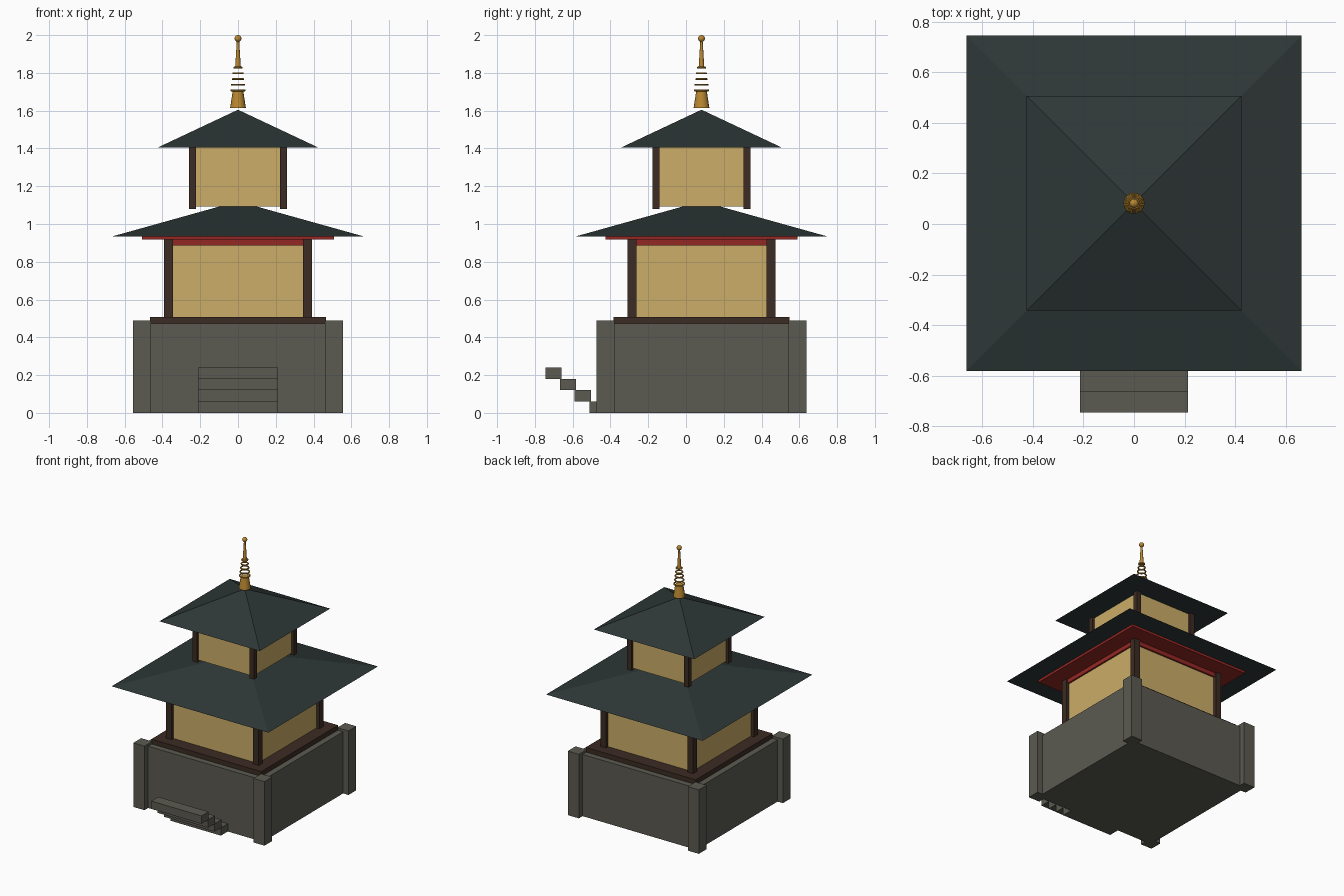
import bpy, bmesh, math

if "Cube" in bpy.data.objects:
    bpy.data.objects.remove(bpy.data.objects["Cube"])

CY = 0.082  # tower axis in y


def material(name, rgb):
    m = bpy.data.materials.new(name)
    lin = [((c / 255 + 0.055) / 1.055) ** 2.4 for c in rgb]
    m.diffuse_color = (*lin, 1)
    m.use_nodes = True
    m.node_tree.nodes["Principled BSDF"].inputs["Base Color"].default_value = m.diffuse_color
    return m


STONE = material("grey stone", (91, 90, 81))
WOOD = material("dark wood", (60, 43, 35))
PLASTER = material("ochre plaster", (203, 173, 104))
RED = material("red lacquer", (148, 39, 35))
ROOF = material("slate roof", (46, 56, 55))
GOLD = material("gold", (186, 136, 48))


def finish(name, bm, mat, smooth=False):
    bmesh.ops.recalc_face_normals(bm, faces=bm.faces[:])
    me = bpy.data.meshes.new(name)
    bm.to_mesh(me)
    bm.free()
    me.materials.append(mat)
    ob = bpy.data.objects.new(name, me)
    bpy.context.collection.objects.link(ob)
    if smooth:
        bpy.ops.object.select_all(action='DESELECT')
        ob.select_set(True)
        bpy.context.view_layer.objects.active = ob
        bpy.ops.object.shade_smooth_by_angle(angle=math.radians(35))
    return ob


def box(name, x, y, z, mat):
    """Box from (min, max) ranges."""
    bm = bmesh.new()
    bmesh.ops.create_cube(bm, size=1)
    for v in bm.verts:
        v.co = [r[0] if c < 0 else r[1] for c, r in zip(v.co, (x, y, z))]
    return finish(name, bm, mat)


def block(name, half, z0, z1, mat):
    """Square slab centred on the tower axis."""
    return box(name, (-half, half), (CY - half, CY + half), (z0, z1), mat)


def corner_posts(name, inner, outer, z0, z1, mat):
    mid, h = (inner + outer) / 2, (outer - inner) / 2
    for i, (sx, sy) in enumerate([(-1, -1), (1, -1), (1, 1), (-1, 1)]):
        x, y = sx * mid, CY + sy * mid
        box(f"{name}_{i + 1}", (x - h, x + h), (y - h, y + h), (z0, z1), mat)


def roof(name, half, top_half, z0, z1):
    """Four-sided hipped roof; top_half 0 gives a point."""
    bm = bmesh.new()
    bmesh.ops.create_cube(bm, size=2)
    for v in bm.verts:
        h, z = (half, z0) if v.co.z < 0 else (top_half, z1)
        v.co = (v.co.x * h, CY + v.co.y * h, z)
    bmesh.ops.remove_doubles(bm, verts=bm.verts[:], dist=1e-5)
    return finish(name, bm, ROOF)


def lathe(name, profile, seg=16, closed=False):
    """Spin (radius, z) points round the tower axis."""
    bm = bmesh.new()
    vs = [bm.verts.new((r, CY, z)) for r, z in profile]
    pairs = list(zip(vs, vs[1:])) + ([(vs[-1], vs[0])] if closed else [])
    es = [bm.edges.new(p) for p in pairs]
    bmesh.ops.spin(bm, geom=vs + es, cent=(0, CY, 0), axis=(0, 0, 1),
                   angle=2 * math.pi, steps=seg)
    bmesh.ops.remove_doubles(bm, verts=bm.verts[:], dist=1e-5)
    return finish(name, bm, GOLD, smooth=True)


# stone base with corner buttresses
block("stone_base", 0.51, 0, 0.472, STONE)
corner_posts("base_buttress", 0.461, 0.555, 0, 0.49, STONE)

# four offset entrance steps
for i in range(4):
    y0 = -0.511 - 0.078 * i
    box(f"step_{i + 1}", (-0.213, 0.213), (y0, y0 + 0.085),
        (0.06 * i, 0.06 * (i + 1)), STONE)

# lower storey
block("floor_slab", 0.465, 0.472, 0.508, WOOD)
block("lower_walls", 0.367, 0.508, 0.90, PLASTER)
corner_posts("lower_pillar", 0.345, 0.392, 0.508, 0.92, WOOD)
block("lintel_beam", 0.38, 0.885, 0.918, RED)
block("eave_board", 0.508, 0.917, 0.9355, RED)
roof("lower_roof", 0.663, 0.09, 0.935, 1.095)

# upper storey
block("upper_walls", 0.24, 1.092, 1.406, PLASTER)
corner_posts("upper_pillar", 0.222, 0.26, 1.08, 1.406, WOOD)
roof("upper_roof", 0.425, 0, 1.405, 1.605)

# golden spire: base, rings, needle and ball
lathe("spire_base", [(0, 1.613), (0.042, 1.613), (0.028, 1.703), (0, 1.703)])
for i in range(5):
    R, z, r = 0.036 - 0.004 * i, 1.707 + 0.0303 * i, 0.005
    ring = [(R + r * math.cos(a * math.pi / 4), z + r * math.sin(a * math.pi / 4))
            for a in range(8)]
    lathe(f"spire_ring_{i + 1}", ring, 24, closed=True)
lathe("spire_needle", [(0, 1.828), (0.015, 1.828), (0.006, 1.975), (0, 1.975)])
ball = [(0.018 * math.sin(k * math.pi / 10), 1.982 - 0.018 * math.cos(k * math.pi / 10))
        for k in range(11)]
lathe("spire_ball", ball)
